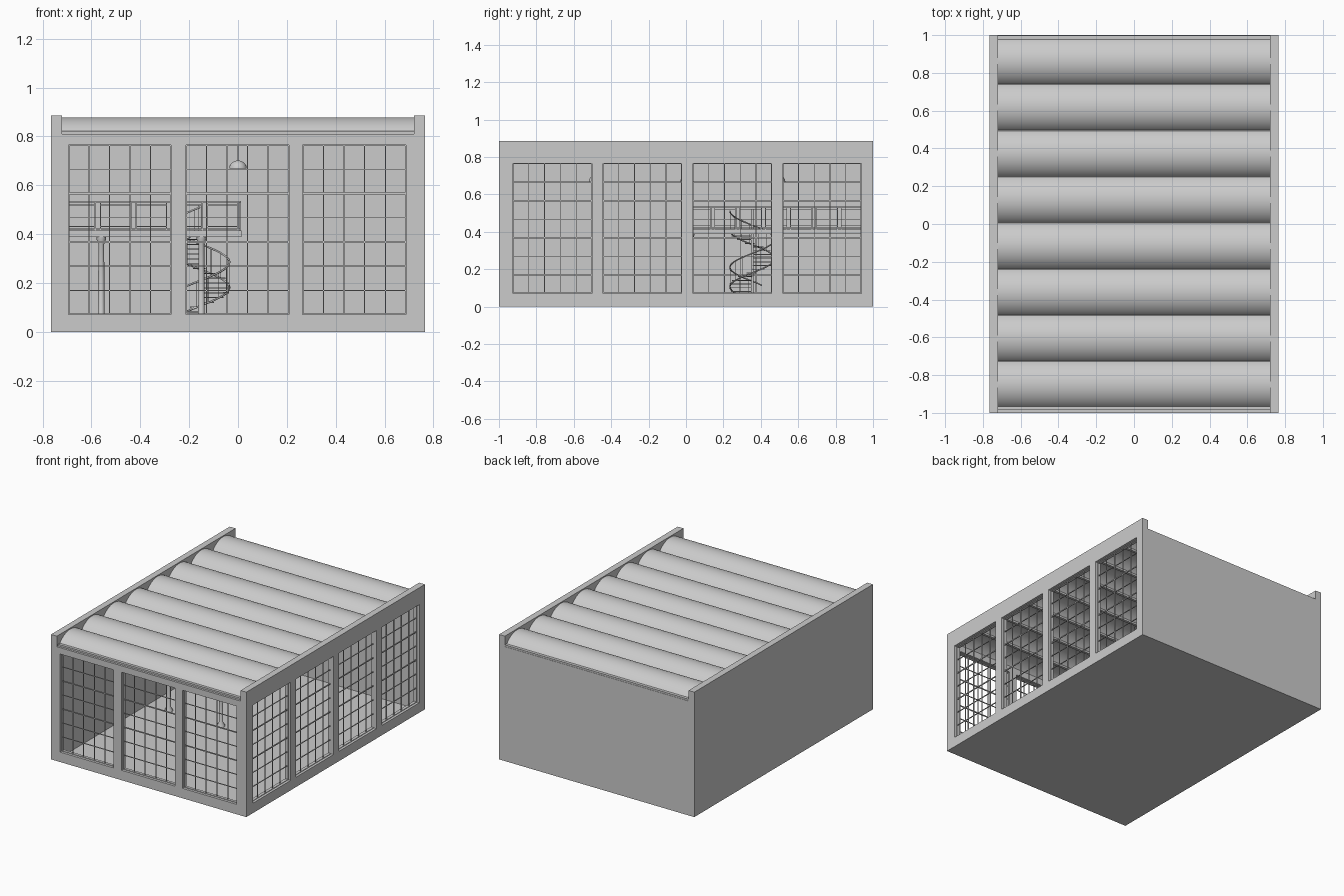
import bpy, bmesh, math
from mathutils import Vector, Matrix

if "Cube" in bpy.data.objects:
    bpy.data.objects.remove(bpy.data.objects["Cube"])

X, Y, T = 0.765, 1.0, 0.045          # half width, half length, wall thickness
Z0, Z1, ZW, ZP = 0.07, 0.765, 0.81, 0.885


def finish(name, bm, smooth=False):
    bmesh.ops.recalc_face_normals(bm, faces=bm.faces)
    me = bpy.data.meshes.new(name)
    bm.to_mesh(me)
    bm.free()
    ob = bpy.data.objects.new(name, me)
    bpy.context.collection.objects.link(ob)
    if smooth:
        bpy.ops.object.select_all(action='DESELECT')
        ob.select_set(True)
        bpy.context.view_layer.objects.active = ob
        bpy.ops.object.shade_smooth_by_angle(angle=math.radians(35))
    return ob


def boxes(name, items, matrix=None):
    """One object made from boxes given as (x0, x1, y0, y1, z0, z1)."""
    bm = bmesh.new()
    for x0, x1, y0, y1, z0, z1 in items:
        m = Matrix.Translation(((x0 + x1) / 2, (y0 + y1) / 2, (z0 + z1) / 2)) \
            @ Matrix.Diagonal((x1 - x0, y1 - y0, z1 - z0, 1))
        bmesh.ops.create_cube(bm, size=1, matrix=m)
    if matrix:
        bm.transform(matrix)
    return finish(name, bm)


def prism(bm, pts, offset):
    """Extrude a closed polygon along an offset vector."""
    f = bm.faces.new([bm.verts.new(p) for p in pts])
    r = bmesh.ops.extrude_face_region(bm, geom=[f])
    bmesh.ops.translate(bm, vec=offset, verts=[v for v in r['geom'] if isinstance(v, bmesh.types.BMVert)])


def lathe(name, profile, loc, n=20):
    bm = bmesh.new()
    vs = [bm.verts.new((r, 0, z)) for r, z in profile]
    es = [bm.edges.new(p) for p in zip(vs, vs[1:])]
    bmesh.ops.spin(bm, geom=vs + es, axis=(0, 0, 1), cent=(0, 0, 0), angle=2 * math.pi, steps=n)
    bmesh.ops.remove_doubles(bm, verts=bm.verts, dist=1e-5)
    bm.transform(Matrix.Translation(loc))
    return finish(name, bm, True)


def tube(name, pts, r):
    cu = bpy.data.curves.new(name, 'CURVE')
    cu.dimensions, cu.bevel_depth, cu.bevel_resolution, cu.use_fill_caps = '3D', r, 1, True
    sp = cu.splines.new('POLY')
    sp.points.add(len(pts) - 1)
    for p, c in zip(sp.points, pts):
        p.co = (*c, 1)
    ob = bpy.data.objects.new(name, cu)
    bpy.context.collection.objects.link(ob)


def window_wall(name, half, wins, top, matrix=None):
    """Wall along local x with its outer face at y=0, plus frames and glazing bars."""
    items = [(-half, half, 0, T, 0, Z0), (-half, half, 0, T, Z1, top)]
    edges = [-half] + [e for w in wins for e in w] + [half]
    items += [(a, b, 0, T, Z0, Z1) for a, b in zip(edges[::2], edges[1::2])]
    boxes(name, items, matrix)
    bars, f, d0, d1 = [], 0.004, 0.018, 0.03
    for a, b in wins:
        bars += [(a, a + f, d0, d1, Z0, Z1), (b - f, b, d0, d1, Z0, Z1),
                 (a, b, d0, d1, Z0, Z0 + f), (a, b, d0, d1, Z1 - f, Z1)]
        for i in range(1, 5):
            c = a + (b - a) * i / 5
            bars.append((c - .002, c + .002, d0 + .003, d1 - .003, Z0, Z1))
        for i in range(1, 7):
            c, h = Z0 + (Z1 - Z0) * i / 7, .0035 if i in (3, 5) else .002
            bars.append((a, b, d0 + .003, d1 - .003, c - h, c + h))
    boxes(name + "_glazing_bars", bars, matrix)


# Walls and floor
window_wall("front_wall", X - T, [(-.695, -.275), (-.213, .208), (.265, .688)], ZW,
            Matrix.Translation((0, -Y, 0)))
window_wall("right_wall", Y, [(-.925, -.503), (-.443, -.023), (.037, .458), (.518, .938)], ZP,
            Matrix.Translation((X, 0, 0)) @ Matrix.Rotation(math.pi / 2, 4, 'Z'))
boxes("left_wall", [(-X, -X + T, -Y, Y, 0, ZP)])
boxes("back_wall", [(-X + T, X - T, Y - T, Y, 0, ZW)])
boxes("floor", [(-X + .01, X - .01, -Y + .01, Y - .01, 0, .01)])

# Roof: eight barrel vault shells with small beams in the valleys
pitch, y_start, n = 0.2445, -0.972, 8
xi = X - T
R, a0, zc = 0.1475, math.radians(56), 0.878 - 0.1475
bm = bmesh.new()
for k in range(n):
    c = y_start + pitch * (k + .5)
    angs = [-a0 + 2 * a0 * i / 20 for i in range(21)]
    arc = [(-xi, c + R * math.sin(a), zc + R * math.cos(a)) for a in angs]
    r = R - .01
    arc += [(-xi, c + r * math.sin(a), zc + r * math.cos(a)) for a in reversed(angs)]
    prism(bm, arc, Vector((2 * xi, 0, 0)))
finish("roof_vaults", bm, True)
valleys = [y_start + pitch * k for k in range(1, n)]
boxes("roof_valley_beams", [(-xi, xi, y - .009, y + .009, .795, .815) for y in valleys])
boxes("roof_eaves", [(-xi, xi, -.985, -.96, ZW, .822), (-xi, xi, .965, .998, ZW, .822)])

# Pendant lamps
for k in (1, 3, 5):
    y = valleys[k]
    lathe("pendant_lamp", [(.036, .668), (.034, .68), (.026, .692), (.014, .699), (.003, .702),
                           (.002, .80), (0, .80)], (0, y, 0))

# Mezzanine slab with a stair opening
cx, cy, sr = -.155, .355, .122
mx, my0, my1, s0, s1 = .015, 0, Y - T, .388, .415
hx0, hx1, hy0, hy1 = cx - .13, cx + .13, cy - .13, cy + .13
boxes("mezzanine_floor", [(-xi, mx, my0, hy0, s0, s1), (-xi, mx, hy1, my1, s0, s1),
                          (-xi, hx0, hy0, hy1, s0, s1), (hx1, mx, hy0, hy1, s0, s1)])


# Mezzanine railing panels along local x
def railing(name, length, count, matrix):
    items = [(0, length, -.005, .005, .529, .536), (0, length, -.003, .003, .417, .423)]
    w = length / count
    for i in range(count):
        a, b = i * w + .008, (i + 1) * w - .008
        items += [(a, a + .005, -.003, .003, .415, .53), (b - .005, b, -.003, .003, .415, .53),
                  (a, b, -.002, .002, .430, .433), (a, b, -.002, .002, .518, .521)]
    boxes(name, items, matrix)


railing("front_railing", xi + mx - .005, 5, Matrix.Translation((-xi, my0 + .008, 0)))
railing("side_railing", my1 - my0 - .008, 7,
        Matrix.Translation((mx - .008, my0 + .008, 0)) @ Matrix.Rotation(math.pi / 2, 4, 'Z'))

# Columns with flared ends
for x in (-.56, -.15):
    lathe("column", [(0, .008), (.027, .008), (.025, .018), (.013, .04), (.012, .36),
                     (.019, .378), (.02, s0), (0, s0)], (x, .025, 0))

# Spiral stair: pole, treads, balusters and handrails
lathe("stair_pole", [(0, .008), (.007, .008), (.007, .52), (0, .52)], (cx, cy, 0), 12)
start, end, steps = -205, 270, 20
tread_z = lambda deg: .11 + (deg + 90) * .30 / 360


def at(deg, r, z):
    a = math.radians(deg)
    return Vector((cx + r * math.cos(a), cy + r * math.sin(a), z))


bm, da = bmesh.new(), (end - start) / steps
for i in range(steps):
    a = start + i * da
    z = tread_z(a + da / 2)
    prism(bm, [at(a, .005, z), at(a, sr, z), at(a + da / 2, sr, z), at(a + da, sr, z),
               at(a + da, .005, z)], Vector((0, 0, -.005)))
finish("stair_treads", bm)
for i in range(steps):
    a = start + (i + .5) * da
    tube("stair_baluster", [at(a, sr - .003, tread_z(a)), at(a, sr - .003, tread_z(a) + .1)], .0012)
fine = [start + (end - start) * i / 60 for i in range(61)]
tube("stair_handrail", [at(a, sr - .002, tread_z(a) + .1) for a in fine], .004)
tube("stair_stringer", [at(a, sr - .002, tread_z(a) - .004) for a in fine], .004)
